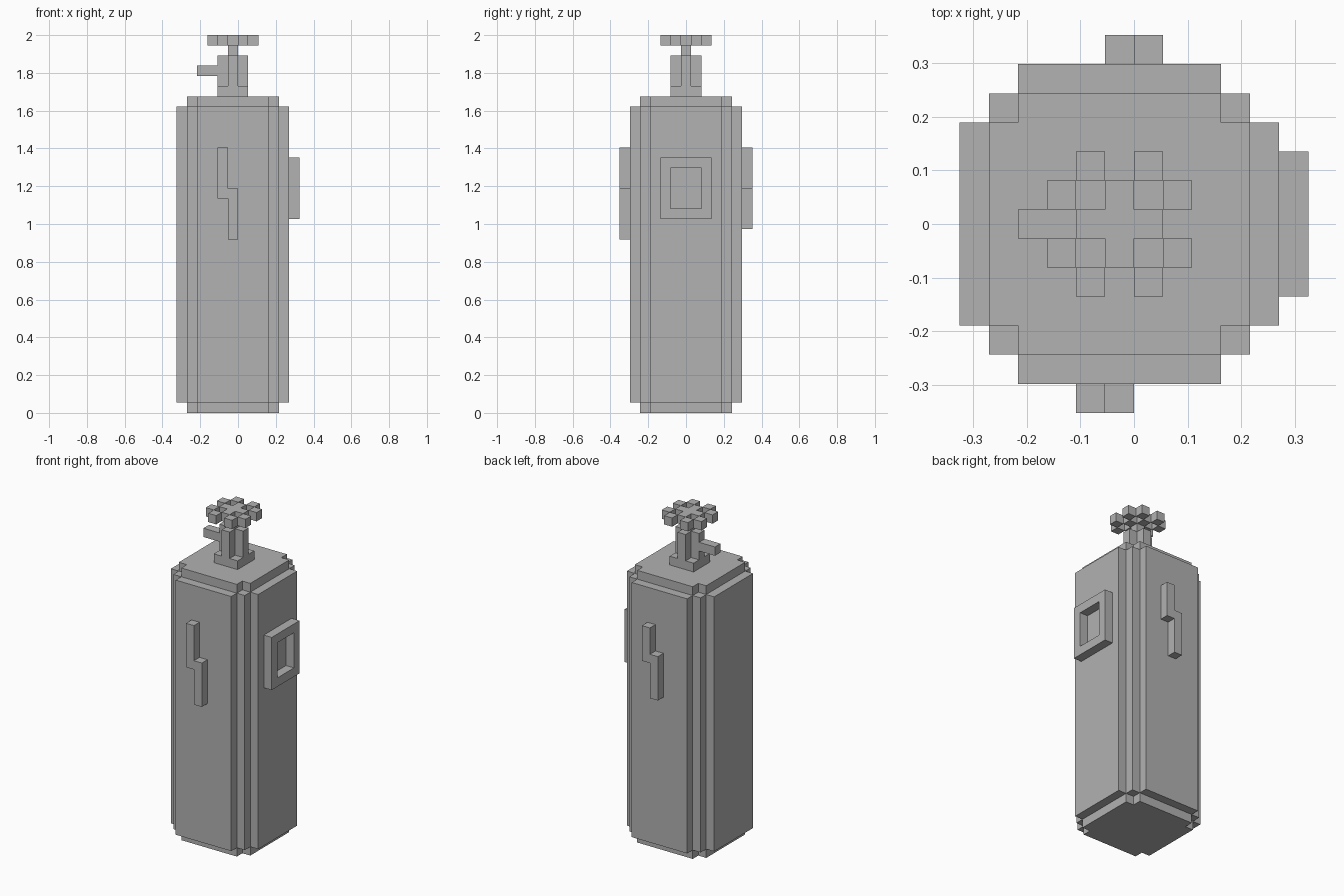
import bpy, bmesh
from mathutils import Vector

U = 2 / 37          # size of one block
CX = -0.5           # tank axis, in blocks

if "Cube" in bpy.data.objects:
    bpy.data.objects.remove(bpy.data.objects["Cube"], do_unlink=True)

grey = bpy.data.materials.new("plain_grey")
grey.use_nodes = True
colour = (0.445, 0.445, 0.445, 1)
grey.diffuse_color = colour
grey.node_tree.nodes["Principled BSDF"].inputs["Base Color"].default_value = colour


def finish(name, bm):
    """Scale from blocks to scene units and link the object."""
    bmesh.ops.scale(bm, vec=(U, U, U), verts=bm.verts)
    mesh = bpy.data.meshes.new(name)
    bm.to_mesh(mesh)
    bm.free()
    mesh.materials.append(grey)
    obj = bpy.data.objects.new(name, mesh)
    bpy.context.collection.objects.link(obj)
    return obj


def prism(name, points, direction):
    """Extrude a closed outline of 3D points along a direction."""
    bm = bmesh.new()
    face = bm.faces.new([bm.verts.new(p) for p in points])
    ext = bmesh.ops.extrude_face_region(bm, geom=[face], use_keep_orig=True)
    moved = [v for v in ext["geom"] if isinstance(v, bmesh.types.BMVert)]
    bmesh.ops.translate(bm, vec=direction, verts=moved)
    bmesh.ops.recalc_face_normals(bm, faces=bm.faces)
    return finish(name, bm)


def stepped(name, corner, z0, z1):
    """Upright prism whose corner steps are mirrored to four quadrants."""
    outline = []
    for sx, sy in ((1, 1), (-1, 1), (-1, -1), (1, -1)):
        run = corner if sx == sy else corner[::-1]
        outline += [(CX + sx * x, sy * y, z0) for x, y in run]
    return prism(name, outline, (0, 0, z1 - z0))


def bolt(name, side, y, top, mid_low, mid_high, bottom):
    """Zigzag mark: a high arm beside the centre line x = c and a low arm."""
    c = -1 if side < 0 else 0
    hi, lo = c + side, c - side
    pts = [(hi, top), (c, top), (c, mid_high), (lo, mid_high),
           (lo, bottom), (c, bottom), (c, mid_low), (hi, mid_low)]
    return prism(name, [(x, y, z) for x, z in pts], (0, side, 0))


# Tank with stepped corners, and its recessed ends
cap = [(4.5, 3.5), (3.5, 3.5), (3.5, 4.5)]
body = [(5.5, 3.5), (4.5, 3.5), (4.5, 4.5), (3.5, 4.5), (3.5, 5.5)]
stepped("tank_bottom", cap, 0, 1)
stepped("tank_body", body, 1, 30)
stepped("tank_top", cap, 30, 31)

# Valve: square base, cross-shaped neck, stem
plus = [(1.5, 0.5), (0.5, 0.5), (0.5, 1.5)]
stepped("valve_base", [(1.5, 1.5)], 31, 32)
stepped("valve_neck", plus, 32, 35)
stepped("valve_stem", [(0.5, 0.5)], 35, 36)

# Spout pointing to the side
prism("spout", [(-4, y, z) for y, z in
                ((-0.5, 33), (0.5, 33), (0.5, 34), (-0.5, 34))], (2, 0, 0))

# Hand wheel: cross hub and eight rim blocks
stepped("wheel_hub", plus, 36, 37)
bm = bmesh.new()
for sx in (-1, 1):
    for sy in (-1, 1):
        for x, y in ((1, 2), (2, 1)):
            made = bmesh.ops.create_cube(bm, size=1)
            bmesh.ops.translate(bm, verts=made["verts"],
                                vec=(CX + sx * x, sy * y, 36.5))
finish("wheel_rim", bm)

# Raised zigzag marks on the front and back
bolt("front_mark", -1, -5.5, 26, 21, 22, 17)
bolt("back_mark", 1, 5.5, 26, 22, 23, 18)

# Raised square frame on the left side
bm = bmesh.new()
made = bmesh.ops.create_cube(bm, size=1)
bmesh.ops.scale(bm, vec=(1, 5, 6), verts=bm.verts)
bmesh.ops.translate(bm, vec=(5.5, 0, 22), verts=bm.verts)
bm.normal_update()
outer = max(bm.faces, key=lambda f: f.calc_center_median().x)
back = min(bm.faces, key=lambda f: f.calc_center_median().x)
bmesh.ops.delete(bm, geom=[back], context="FACES_ONLY")
bmesh.ops.inset_region(bm, faces=[outer], thickness=1, use_even_offset=True)
ext = bmesh.ops.extrude_discrete_faces(bm, faces=[outer])
floor = ext["faces"][0]
bmesh.ops.translate(bm, vec=Vector((-1, 0, 0)), verts=floor.verts)
bmesh.ops.delete(bm, geom=[floor], context="FACES_ONLY")
finish("side_frame", bm)
